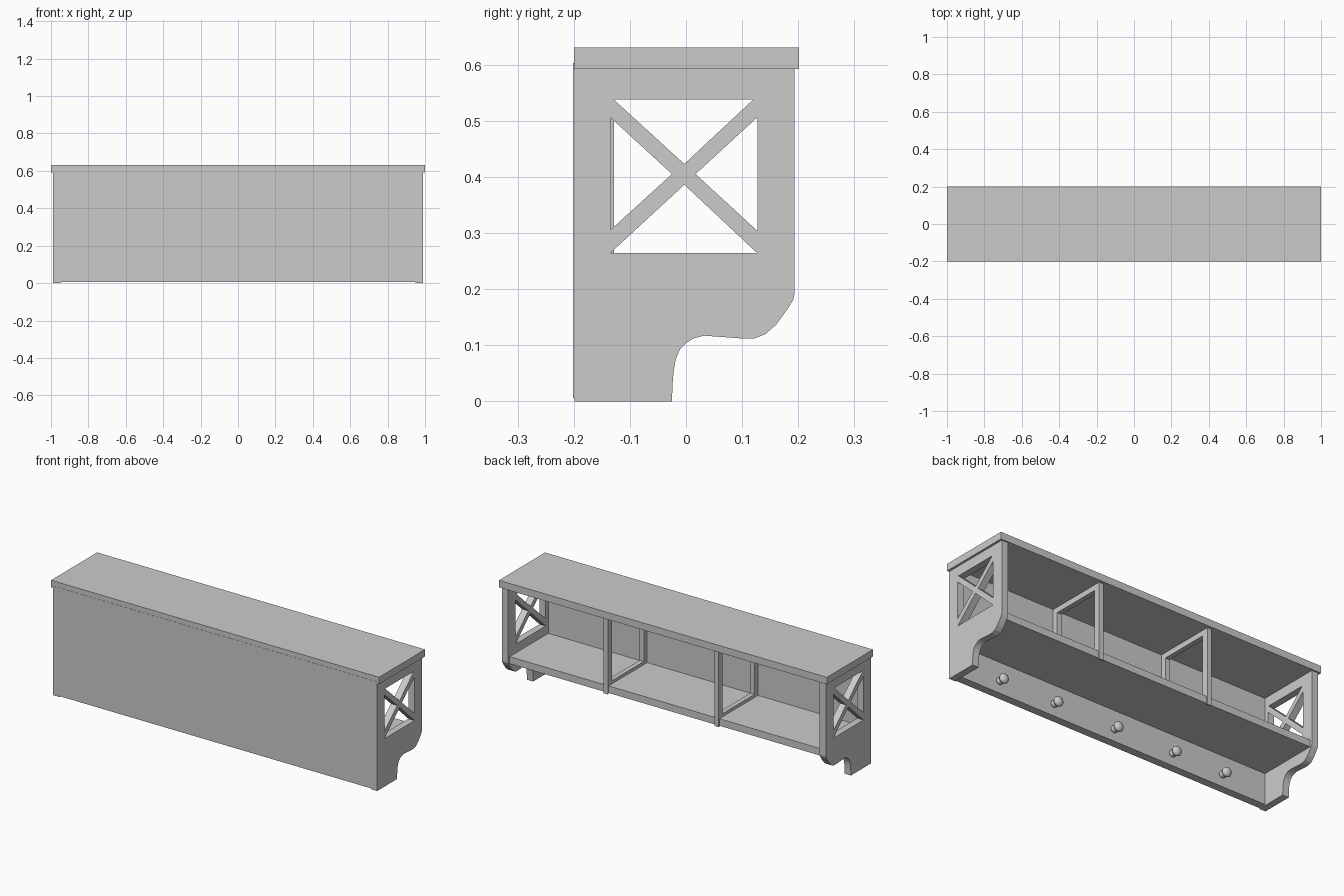
import bpy, bmesh, math
from mathutils import Matrix

cube = bpy.data.objects.get("Cube")
if cube:
    bpy.data.objects.remove(cube, do_unlink=True)

GREY = (0.6, 0.6, 0.6, 1)
paint = bpy.data.materials.new("grey paint")
paint.use_nodes = True
paint.diffuse_color = GREY
paint.node_tree.nodes["Principled BSDF"].inputs["Base Color"].default_value = GREY


def add_object(name, mesh):
    obj = bpy.data.objects.new(name, mesh)
    bpy.context.collection.objects.link(obj)
    mesh.materials.clear()
    mesh.materials.append(paint)
    return obj


def box(name, x, y, z):
    """Box spanning the given (low, high) ranges."""
    bm = bmesh.new()
    bmesh.ops.create_cube(bm, size=1)
    for v in bm.verts:
        v.co = [r[0] if c < 0 else r[1] for c, r in zip(v.co, (x, y, z))]
    mesh = bpy.data.meshes.new(name)
    bm.to_mesh(mesh)
    bm.free()
    return add_object(name, mesh)


def board(name, x, outline, holes):
    """Upright board cut from a (y, z) outline with holes, thick along x."""
    curve = bpy.data.curves.new(name, "CURVE")
    curve.dimensions = "2D"
    curve.fill_mode = "BOTH"
    curve.extrude = (x[1] - x[0]) / 2
    for loop in [outline] + holes:
        spline = curve.splines.new("POLY")
        spline.points.add(len(loop) - 1)
        spline.use_cyclic_u = True
        for point, (y, z) in zip(spline.points, loop):
            point.co = (y, z, 0, 1)
    temp = bpy.data.objects.new(name + " outline", curve)
    bpy.context.collection.objects.link(temp)
    graph = bpy.context.evaluated_depsgraph_get()
    mesh = bpy.data.meshes.new_from_object(temp.evaluated_get(graph))
    bpy.data.objects.remove(temp, do_unlink=True)
    # Stand the flat board up: local x, y, z become y, z, x
    turn = Matrix.Rotation(math.pi / 2, 4, "Z") @ Matrix.Rotation(math.pi / 2, 4, "X")
    mesh.transform(Matrix.Translation(((x[0] + x[1]) / 2, 0, 0)) @ turn)
    # Weld the faces to the rim and keep every face flat
    bm = bmesh.new()
    bm.from_mesh(mesh)
    bmesh.ops.remove_doubles(bm, verts=bm.verts, dist=0.0001)
    bmesh.ops.recalc_face_normals(bm, faces=bm.faces)
    for face in bm.faces:
        face.smooth = False
    bm.to_mesh(mesh)
    bm.free()
    return add_object(name, mesh)


def knob(name, x, y, z):
    """Round peg turned from a profile, pointing along +y."""
    profile = [(0, 0), (.018, 0), (.019, .008), (.014, .018), (.014, .024),
               (.023, .028), (.027, .037), (.023, .046), (.014, .052), (0, .055)]
    bm = bmesh.new()
    verts = [bm.verts.new((r, d, 0)) for r, d in profile]
    edges = [bm.edges.new(pair) for pair in zip(verts, verts[1:])]
    bmesh.ops.spin(bm, geom=verts + edges, cent=(0, 0, 0), axis=(0, 1, 0),
                   angle=2 * math.pi, steps=20)
    bmesh.ops.remove_doubles(bm, verts=bm.verts, dist=0.0001)
    bmesh.ops.recalc_face_normals(bm, faces=bm.faces)
    for face in bm.faces:
        face.smooth = True
    mesh = bpy.data.meshes.new(name)
    bm.to_mesh(mesh)
    bm.free()
    add_object(name, mesh).location = (x, y, z)


# Top, wall panel and shelf
box("top_board", (-1, 1), (-.2, .201), (.592, .631))
box("wall_panel", (-.987, .987), (-.201, -.157), (.006, .603))
box("shelf", (-.955, .955), (-.16, .179), (.176, .215))

# Side brackets with a crossed window
bracket = [(-.199, 0), (-.025, 0), (-.024, .03), (-.022, .055), (-.018, .076),
           (-.011, .092), (0, .104), (.013, .112), (.032, .117), (.06, .115),
           (.1, .112), (.122, .112), (.142, .12), (.161, .137), (.18, .163),
           (.191, .181), (.193, .19), (.193, .594), (-.199, .594)]
crossed_window = [
    [(-.129, .538), (.12, .538), (-.003, .423)],
    [(-.135, .506), (-.135, .305), (-.025, .405)],
    [(.127, .506), (.127, .304), (.017, .405)],
    [(-.135, .264), (.127, .264), (-.003, .386)],
]
board("left_side", (.95, .988), bracket, crossed_window)
board("right_side", (-.988, -.95), bracket, crossed_window)

# Open divider frames that lap over the shelf edge
frame = [(-.158, .2), (.178, .2), (.178, .17), (.185, .17), (.185, .593),
         (-.158, .593)]
opening = [[(-.128, .232), (.15, .232), (.15, .562), (-.128, .562)]]
for side, x in (("left", .36), ("right", -.316)):
    board(side + "_divider", (x - .013, x + .013), frame, opening)

# Row of pegs under the shelf
for i, x in enumerate((.71, .37, -.006, -.37, -.682)):
    knob(f"peg_{i + 1}", x, -.158, .07)
